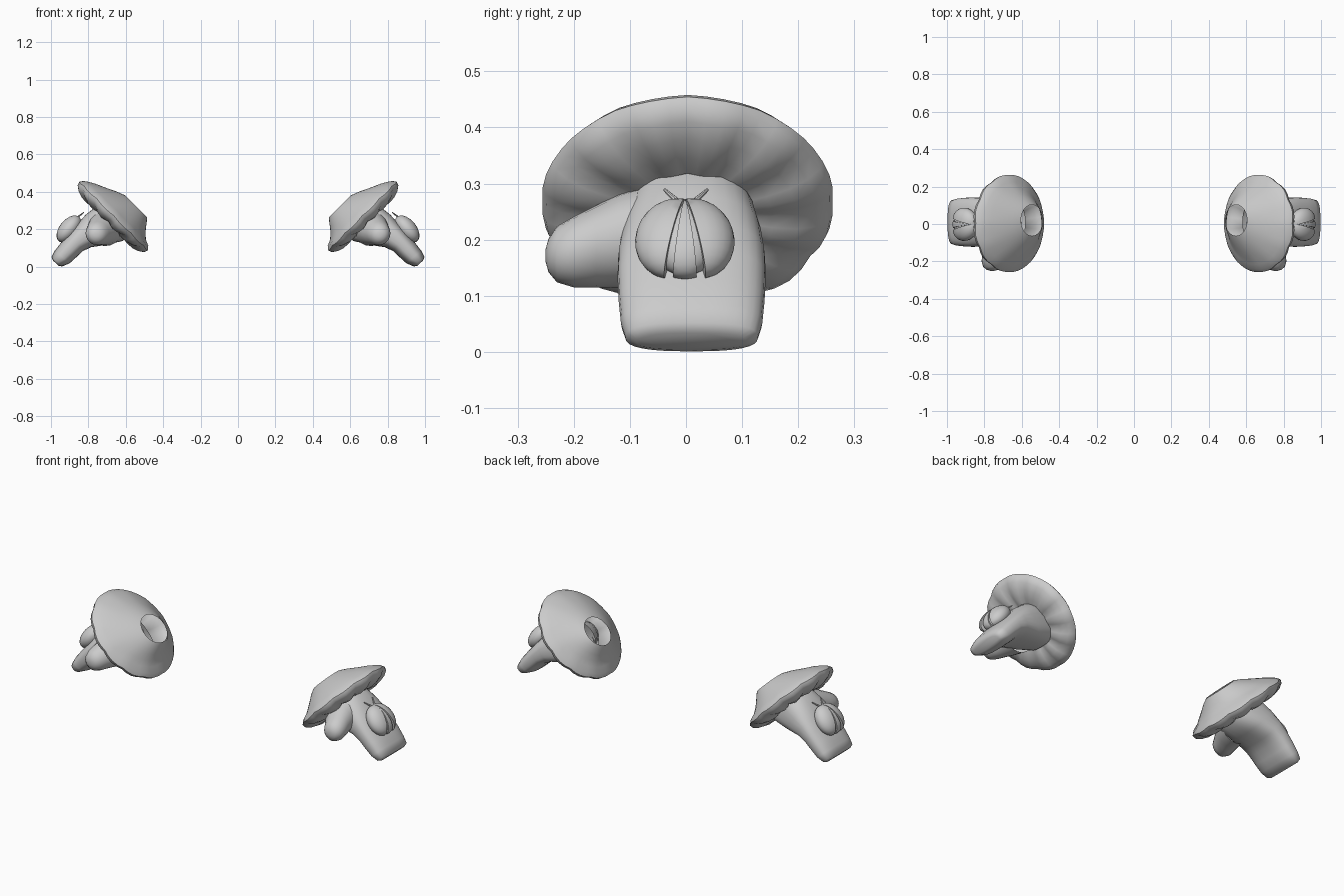
import bpy, bmesh, math
from mathutils import Vector, Matrix

if "Cube" in bpy.data.objects:
    bpy.data.objects.remove(bpy.data.objects["Cube"])

grey = bpy.data.materials.new("light_grey")
grey.diffuse_color = (0.6, 0.6, 0.6, 1)
grey.use_nodes = True
grey.node_tree.nodes["Principled BSDF"].inputs["Base Color"].default_value = grey.diffuse_color


def finish(name, bm, angle=40):
    """Turn a bmesh into a smooth object mirrored to the other side of x = 0."""
    bmesh.ops.recalc_face_normals(bm, faces=bm.faces)
    mesh = bpy.data.meshes.new(name)
    bm.to_mesh(mesh)
    bm.free()
    mesh.materials.append(grey)
    ob = bpy.data.objects.new(name, mesh)
    bpy.context.collection.objects.link(ob)
    bpy.ops.object.select_all(action='DESELECT')
    ob.select_set(True)
    bpy.context.view_layer.objects.active = ob
    bpy.ops.object.shade_smooth_by_angle(angle=math.radians(angle))
    ob.modifiers.new("Mirror", 'MIRROR').use_mirror_merge = False
    return ob


def loft(rings, cap_end=False):
    """Skin a list of closed point rings."""
    bm = bmesh.new()
    rows = [[bm.verts.new(p) for p in ring] for ring in rings]
    n = len(rows[0])
    for a, b in zip(rows, rows[1:]):
        for i in range(n):
            j = (i + 1) % n
            bm.faces.new((a[i], a[j], b[j], b[i]))
    if cap_end:
        bm.faces.new(rows[-1])
    return bm


def power(v, e):
    return math.copysign(abs(v) ** e, v)


# Flared cuff: skewed bell with a wrist hole and a puffy, scalloped underside
T = Vector((0.707, 0, 0.707))
N = Vector((-0.707, 0, 0.707))
Y = Vector((0, 1, 0))
centre = Vector((0.668, 0.003, 0.267))
# radius, height along axis, shift along T, shift along Y, scallop depth
profile = [(0.083, 0.126, -0.047, 0.017, 0), (0.115, 0.108, -0.032, 0.01, 0),
           (0.153, 0.081, -0.014, 0.004, 0), (0.19, 0.057, 0.002, 0, 0.1),
           (0.22, 0.036, 0.008, 0, 0.25), (0.246, 0.021, 0.002, 0, 0.4),
           (0.26, 0.004, 0, 0, 0.5), (0.254, -0.014, 0, 0, 0.6),
           (0.23, -0.030, 0, 0, 0.8), (0.195, -0.040, 0, 0, 1),
           (0.15, -0.042, 0, 0, 1), (0.11, -0.035, -0.005, 0, 0.5)]
SEG = 48
rings = []
for r, h, st, sy, w in profile:
    ring = []
    for i in range(SEG):
        a = 2 * math.pi * i / SEG
        puff = abs(math.sin(6 * a)) - 0.5
        rr = r * (1 + 0.025 * w * puff)
        ring.append(centre + T * (rr * math.cos(a) + st)
                    + Y * (rr * math.sin(a) + sy) + N * (h - 0.012 * w * puff))
    rings.append(ring)
finish("cuff", loft(rings), 50)

# Mitten hand: top x, z, underside x, z, half width
sections = [(0.735, 0.33, 0.58, 0.17, 0.105), (0.77, 0.313, 0.615, 0.138, 0.115),
            (0.815, 0.277, 0.70, 0.117, 0.125), (0.86, 0.228, 0.785, 0.104, 0.131),
            (0.90, 0.180, 0.83, 0.083, 0.132), (0.945, 0.130, 0.865, 0.050, 0.130),
            (0.98, 0.085, 0.90, 0.018, 0.126), (0.997, 0.052, 0.940, 0.001, 0.118),
            (0.990, 0.033, 0.958, 0.004, 0.098)]
rings = []
for tx, tz, bx, bz, w in sections:
    mid = Vector(((tx + bx) / 2, 0.01, (tz + bz) / 2))
    half = Vector(((tx - bx) / 2, 0, (tz - bz) / 2))
    rings.append([mid + half * power(math.sin(a), 0.75) + Y * w * power(math.cos(a), 0.75)
                  for a in (2 * math.pi * i / 32 for i in range(32))])
finish("hand", loft(rings, True), 60)

# Thumb: y, centre x, centre z, radius
rings = []
for y, x, z, r in [(-0.06, 0.71, 0.205, 0.095), (-0.12, 0.722, 0.198, 0.084),
                   (-0.16, 0.738, 0.188, 0.073), (-0.20, 0.752, 0.178, 0.063),
                   (-0.23, 0.756, 0.174, 0.050), (-0.245, 0.757, 0.172, 0.030),
                   (-0.25, 0.757, 0.172, 0.012)]:
    rings.append([(x + r * math.cos(a), y, z + r * math.sin(a))
                  for a in (2 * math.pi * i / 20 for i in range(20))])
finish("thumb", loft(rings, True), 60)

# Beetle on the back of the hand: frame of head direction, side, and up
H = Vector((-0.64, 0, 0.768))
U = Vector((0.768, 0, 0.64))
frame = Matrix((U, Y, H)).transposed().to_4x4()
place = Matrix.Translation((0.905, -0.002, 0.2)) @ frame
HEAD = Vector((0, 0, 0.08))


def beetle_part(name, scale=1.0, turn=0.0, cuts=()):
    bm = bmesh.new()
    bmesh.ops.create_uvsphere(bm, u_segments=24, v_segments=14, radius=1)
    bmesh.ops.scale(bm, vec=Vector((0.05, 0.07, 0.085)) * scale, verts=bm.verts)
    for normal in cuts:
        cut = bmesh.ops.bisect_plane(bm, geom=bm.verts[:] + bm.edges[:] + bm.faces[:],
                                     plane_co=HEAD, plane_no=normal, clear_outer=True)
        edges = [e for e in cut['geom_cut'] if isinstance(e, bmesh.types.BMEdge)]
        bmesh.ops.edgeloop_fill(bm, edges=edges)
    bmesh.ops.rotate(bm, cent=HEAD, matrix=Matrix.Rotation(turn, 3, 'X'), verts=bm.verts)
    bmesh.ops.transform(bm, matrix=place, verts=bm.verts)
    finish(name, bm, 35)


spread = math.radians(13)
tilt = math.tan(math.radians(7.5))
beetle_part("beetle_body", 0.88)
beetle_part("beetle_back_wedge", 0.98, 0, [(0, 1, tilt), (0, -1, tilt)])
for label, s in (("left", -1), ("right", 1)):
    beetle_part("beetle_wing_" + label, 1.0, s * spread, [(0, -s, 0)])
    # Antennae
    start = Vector((0.862, s * 0.008, 0.262))
    end = Vector((0.825, s * 0.038, 0.289))
    d = end - start
    bm = bmesh.new()
    bmesh.ops.create_cone(bm, cap_ends=True, segments=8, radius1=0.006, radius2=0.003,
                          depth=d.length)
    bmesh.ops.transform(bm, matrix=Matrix.Translation((start + end) / 2)
                        @ d.to_track_quat('Z', 'Y').to_matrix().to_4x4(), verts=bm.verts)
    finish("beetle_antenna_" + label, bm)
